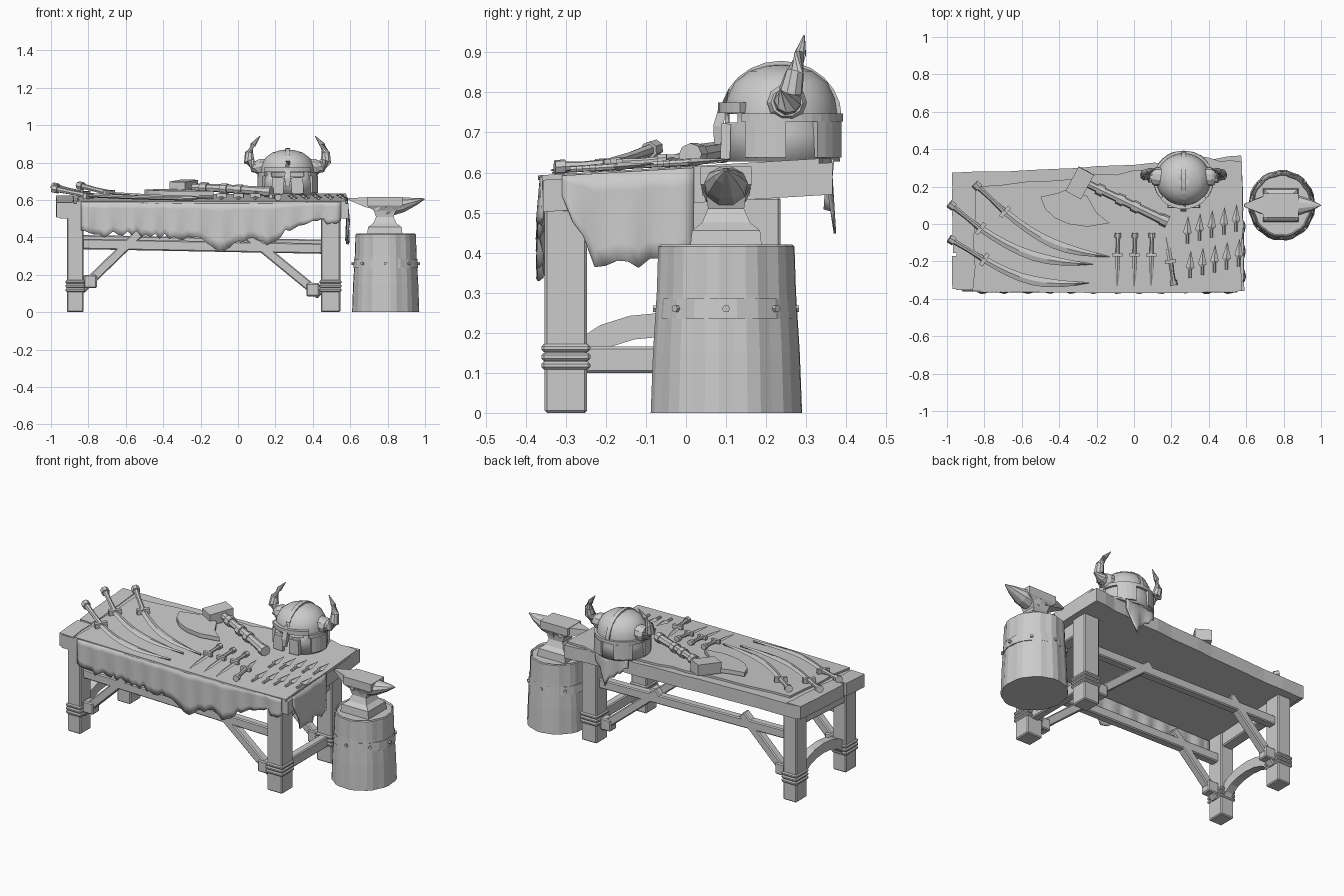
import bpy, bmesh, math, random
from mathutils import Vector

random.seed(4)
if "Cube" in bpy.data.objects:
    bpy.data.objects.remove(bpy.data.objects["Cube"])

GREY = (0.6, 0.6, 0.6, 1)
clay = bpy.data.materials.new("plain_grey")
clay.use_nodes = True
clay.diffuse_color = GREY
clay.node_tree.nodes["Principled BSDF"].inputs["Base Color"].default_value = GREY


def table_z(y):
    # The table top rises gently towards the back
    return 0.603 + 0.06 * y


def finish(name, bm, on_table=False, smooth=False):
    if on_table:
        for v in bm.verts:
            v.co.z += table_z(v.co.y)
    bmesh.ops.recalc_face_normals(bm, faces=bm.faces)
    mesh = bpy.data.meshes.new(name)
    bm.to_mesh(mesh)
    bm.free()
    mesh.materials.append(clay)
    obj = bpy.data.objects.new(name, mesh)
    bpy.context.collection.objects.link(obj)
    if smooth:
        bpy.ops.object.select_all(action="DESELECT")
        obj.select_set(True)
        bpy.context.view_layer.objects.active = obj
        bpy.ops.object.shade_smooth_by_angle(angle=math.radians(35))
    return obj


def loft(bm, rings, caps=True):
    rows = [[bm.verts.new(p) for p in ring] for ring in rings]
    n = len(rows[0])
    for a, b in zip(rows, rows[1:]):
        for i in range(n):
            j = (i + 1) % n
            bm.faces.new((a[i], a[j], b[j], b[i]))
    if caps:
        bm.faces.new(rows[0])
        bm.faces.new(rows[-1])


def sweep(name, path, sizes, sides=8, square=False, **kw):
    # Loft a flattened section along a path; sizes are half width and half height
    pts = [Vector(p) for p in path]
    if isinstance(sizes, tuple):
        sizes = [sizes] * len(pts)
    rings = []
    for i, (p, (w, h)) in enumerate(zip(pts, sizes)):
        t = (pts[min(i + 1, len(pts) - 1)] - pts[max(i - 1, 0)]).normalized()
        ref = Vector((0, 1, 0)) if abs(t.z) > 0.9 else Vector((0, 0, 1))
        side = t.cross(ref).normalized()
        up = side.cross(t)
        if square:
            section = [(w, h), (-w, h), (-w, -h), (w, -h)]
        else:
            angles = [math.tau * k / sides for k in range(sides)]
            section = [(w * math.cos(a), h * math.sin(a)) for a in angles]
        rings.append([p + side * u + up * v for u, v in section])
    bm = bmesh.new()
    loft(bm, rings)
    return finish(name, bm, **kw)


def beam(name, start, end, half_w, half_h):
    obj = sweep(name, [start, end], (half_w, half_h), square=True)
    bevel = obj.modifiers.new("worn_edges", "BEVEL")
    bevel.width, bevel.segments = 0.006, 1
    return obj


def slab(name, outline, low, high, **kw):
    bm = bmesh.new()
    loft(bm, [[(x, y, z) for x, y in outline] for z in (low, high)])
    return finish(name, bm, **kw)


def lathe_rings(center, radii, profile, segments, groove=0):
    rings = []
    for r, z in profile:
        ring = []
        for k in range(segments):
            a = math.tau * (k + 0.5) / segments
            s = r - (groove if k % 3 == 0 else 0)
            ring.append((center[0] + radii[0] * s * math.cos(a),
                         center[1] + radii[1] * s * math.sin(a), z))
        rings.append(ring)
    return rings


def ragged(corners, steps, amount):
    out = []
    for a, b in zip(corners, corners[1:] + corners[:1]):
        for k in range(steps):
            p = Vector(a).lerp(Vector(b), k / steps)
            out.append((p.x + random.uniform(-amount, amount), p.y + random.uniform(-amount, amount)))
    return out


def hanging(name, start, end, out, drops, columns):
    # A cloth flap with folds and a torn lower edge
    bm = bmesh.new()
    a, b, out = Vector(start), Vector(end), Vector(out)
    rows = 5
    grid = []
    for c in range(columns + 1):
        t = c / columns
        f = t * (len(drops) - 1)
        i = min(int(f), len(drops) - 2)
        drop = drops[i] + (drops[i + 1] - drops[i]) * (f - i) + random.uniform(-0.02, 0.015)
        top = a.lerp(b, t)
        fold = 0.009 * math.sin(c * 1.3) + random.uniform(-0.003, 0.003)
        grid.append([bm.verts.new((*(top.xy + out * fold * r / rows),
                     table_z(top.y) + 0.008 - drop * r / rows)) for r in range(rows + 1)])
    for p, q in zip(grid, grid[1:]):
        for r in range(rows):
            bm.faces.new((p[r], q[r], q[r + 1], p[r + 1]))
    obj = finish(name, bm, smooth=True)
    obj.modifiers.new("thickness", "SOLIDIFY").thickness = 0.006


# Table top, end board and cloth
slab("table_top", ragged([(-0.95, -0.35), (0.59, -0.355), (0.575, 0.365), (0.2, 0.33), (-0.3, 0.3), (-0.95, 0.275)], 5, 0.005),
     -0.08, 0, on_table=True)
for i, y in enumerate((-0.26, -0.07, 0.1, 0.225)):
    half = 0.09 if i < 3 else 0.05
    slab("end_board", ragged([(-0.97, y - half), (-0.88, y - half), (-0.88, y + half), (-0.97, y + half)], 2, 0.004),
         -0.075, 0.004, on_table=True)
slab("cloth_top", ragged([(-0.86, -0.365), (0.58, -0.365), (0.57, 0.33), (0.35, 0.355), (0.1, 0.29), (-0.3, 0.25), (-0.85, 0.2)], 4, 0.008),
     0, 0.012, on_table=True)
hanging("cloth_front", (-0.84, -0.365), (0.55, -0.365), (0, -1),
        [0.14, 0.18, 0.17, 0.18, 0.19, 0.2, 0.27, 0.19, 0.23, 0.13, 0.11, 0.1], 56)
hanging("cloth_right", (0.588, -0.31), (0.588, 0.02), (1, 0), [0.05, 0.23, 0.23, 0.23, 0.22], 12)
hanging("cloth_back", (0.15, 0.35), (0.36, 0.37), (0, 1), [0.05, 0.1, 0.17, 0.06], 9)

# Legs with wrapped bands, rails and braces
for y in (-0.3, 0.183):
    for x, half in ((-0.87, 0.045), (0.495, 0.052)):
        beam("leg", (x, y, 0), (x, y, table_z(y) - 0.075), half, 0.053)
        for z in (0.118, 0.14, 0.162):
            beam("leg_band", (x, y, z - 0.01), (x, y, z + 0.01), half + 0.007, 0.061)
    rail_z = 0.345 if y < 0 else 0.365
    beam("long_rail", (-0.85, y, rail_z + 0.02), (0.46, y, rail_z - 0.005), 0.025, 0.028)
    beam("left_brace", (-0.84, y, 0.12), (-0.52, y, 0.43), 0.025, 0.025)
    beam("right_brace", (0.44, y, 0.09), (0.05, y, 0.41), 0.025, 0.025)
    for x, z in ((-0.79, 0.165), (0.4, 0.12)):
        beam("brace_strap", (x, y - 0.032, z), (x, y + 0.032, z), 0.035, 0.035)
for x in (-0.87, 0.495):
    beam("end_apron", (x, -0.29, 0.475), (x, 0.18, 0.5), 0.035, 0.05)
beam("right_stretcher", (0.495, -0.27, 0.133), (0.495, 0.16, 0.133), 0.025, 0.033)
arch = [(-0.87, -0.06 + 0.22 * math.sin(a), 0.1 + 0.12 * math.cos(a)) for a in
        [math.radians(d) for d in range(-80, 81, 20)]]
sweep("left_arch", arch, (0.025, 0.03), square=True)

# Chopping stump with an iron hoop
hub = (0.79, 0.1)
bm = bmesh.new()
loft(bm, lathe_rings(hub, (0.18, 0.19), [(1, 0), (0.97, 0.15), (0.92, 0.3), (0.9, 0.415), (0.87, 0.42), (0.84, 0.41)], 33, 0.025))
finish("stump", bm)
bm = bmesh.new()
loft(bm, lathe_rings(hub, (0.175, 0.177), [(1, 0.235), (0.98, 0.285)], 20))
finish("stump_hoop", bm)
for k in range(8):
    a = math.tau * k / 8
    sweep("hoop_rivet", [(hub[0] + r * math.cos(a), hub[1] + r * math.sin(a), 0.26) for r in (0.16, 0.182)], (0.01, 0.01), 6)

# Anvil
sweep("anvil_body", [(0.785, 0.1, z) for z in (0.41, 0.455, 0.475, 0.51, 0.545, 0.57, 0.615)],
      [(0.095, 0.09), (0.09, 0.085), (0.062, 0.06), (0.047, 0.045), (0.06, 0.05), (0.095, 0.064), (0.095, 0.064)], square=True)
sweep("anvil_horn", [(0.79, 0.1, 0.56), (0.88, 0.1, 0.574), (0.95, 0.1, 0.592), (0.998, 0.1, 0.606)],
      [(0.062, 0.055), (0.054, 0.042), (0.03, 0.021), (0.003, 0.003)], 10)
sweep("anvil_heel", [(0.76, 0.1, 0.578), (0.68, 0.1, 0.588), (0.59, 0.1, 0.606)],
      [(0.06, 0.036), (0.045, 0.025), (0.008, 0.005)], square=True)

# Helmet shell with eye slots and mouth gap
hx, hy = 0.265, 0.237
bm = bmesh.new()
shell = [(1.02, 0.628), (0.99, 0.7), (0.97, 0.725), (0.97, 0.748), (0.93, 0.785), (0.8, 0.825), (0.55, 0.853), (0.25, 0.866), (0.02, 0.87)]
loft(bm, lathe_rings((hx, hy), (0.15, 0.145), shell, 32), caps=False)
holes = []
for f in bm.faces:
    c = f.calc_center_median()
    turn = abs(math.degrees(math.atan2(c.x - hx, hy - c.y)))
    if (0.725 < c.z < 0.748 and 8 < turn < 36) or (c.z < 0.7 and turn < 14):
        holes.append(f)
bmesh.ops.delete(bm, geom=holes, context="FACES")
helmet = finish("helmet_shell", bm, smooth=True)
helmet.modifiers.new("thickness", "SOLIDIFY").thickness = 0.012


def around(start, stop, z, rx=0.152, ry=0.147):
    return [(hx + rx * math.sin(math.radians(d)), hy - ry * math.cos(math.radians(d)), z) for d in range(start, stop + 1, 10)]


for start in (55, 125, 195, 265):
    sweep("neck_plate", around(start, start + 40, 0.682), (0.01, 0.045), square=True)
sweep("brow_band", around(-50, 50, 0.762), (0.01, 0.013), square=True)
sweep("rim_band", around(50, 310, 0.737), (0.008, 0.01), square=True)
sweep("nose_guard", [(hx, 0.094, 0.77), (hx, 0.08, 0.715), (hx, 0.078, 0.67)], [(0.012, 0.01), (0.017, 0.012), (0.01, 0.008)], square=True)
sweep("crest", [(hx, hy + 0.146 * math.cos(a), 0.737 + 0.136 * math.sin(a)) for a in
                [math.pi * k / 12 for k in range(13)]], (0.012, 0.006), square=True)
for s in (-1, 1):
    sweep("cheek_plate", [(hx + s * 0.055, 0.098, 0.632), (hx + s * 0.05, 0.1, 0.72)], (0.032, 0.012), square=True)
    sweep("horn_collar", [(hx + s * d, 0.252, 0.775) for d in (0.11, 0.15, 0.168)], [(0.05, 0.046), (0.05, 0.046), (0.04, 0.036)], 10)
    horn = [(0.14, 0.252, 0.775), (0.18, 0.254, 0.78), (0.205, 0.262, 0.805), (0.205, 0.272, 0.85), (0.185, 0.285, 0.895), (0.147, 0.295, 0.942)]
    sweep("horn", [(hx + s * x, y, z) for x, y, z in horn],
          [(r, r) for r in (0.037, 0.034, 0.03, 0.023, 0.015, 0.002)], 9, smooth=True)


# Weapons laid on the cloth
def hilt(name, pommel, guard, radius, lift):
    p, g = Vector((*pommel, lift)), Vector((*guard, 0.03))
    d = (g - p).normalized()
    cross = Vector((-d.y, d.x, 0)) * radius * 2.3
    sweep(name + "_grip", [p, p.lerp(g, 0.5), g], [(radius, radius), (radius * 0.8, radius * 0.8), (radius, radius)], 7, on_table=True)
    sweep(name + "_pommel", [p - d * radius, p + d * radius], (radius * 1.5, radius * 1.4), 7, on_table=True)
    sweep(name + "_guard", [g - cross, g + cross], (radius * 0.7, radius * 0.9), square=True, on_table=True)


for (px, py), (gx, gy), (tx, ty) in (((-0.84, 0.205), (-0.69, 0.065), (-0.13, -0.175)),
                                     ((-0.975, 0.1), (-0.82, -0.025), (-0.22, -0.215)),
                                     ((-0.975, -0.085), (-0.8, -0.19), (-0.24, -0.315))):
    hilt("sabre", (px, py), (gx, gy), 0.016, 0.06)
    blade = []
    for k in range(9):
        t = k / 8
        sag = 0.05 * math.sin(math.pi * t)
        blade.append((gx + (tx - gx) * t - sag * 0.4, gy + (ty - gy) * t - sag, 0.03 - 0.01 * t))
    sweep("sabre_blade", blade, [(w, 0.007) for w in (0.018, 0.019, 0.021, 0.023, 0.025, 0.024, 0.019, 0.011, 0.001)], 4, on_table=True)

for x in (-0.088, 0.003, 0.093):
    hilt("dagger", (x + 0.003, -0.06), (x, -0.165), 0.012, 0.03)
    sweep("dagger_blade", [(x, -0.165, 0.022), (x - 0.002, -0.27, 0.02), (x - 0.003, -0.335, 0.016)],
          [(0.014, 0.006), (0.012, 0.006), (0.001, 0.002)], 4, on_table=True)
hilt("last_dagger", (0.212, -0.315), (0.195, -0.2), 0.013, 0.03)
sweep("last_dagger_blade", [(0.195, -0.2, 0.022), (0.18, -0.12, 0.02), (0.17, -0.065, 0.016)],
      [(0.014, 0.006), (0.013, 0.006), (0.001, 0.002)], 4, on_table=True)

for row_y, row_x in ((-0.035, 0.285), (-0.22, 0.3)):
    for k in range(5):
        x, y = row_x + 0.065 * k, row_y + 0.016 * k
        sweep("arrow_shaft", [(x, y - 0.07, 0.022), (x, y, 0.022)], (0.008, 0.008), 6, on_table=True)
        sweep("arrow_head", [(x, y - 0.025, 0.022), (x, y - 0.01, 0.022), (x + 0.004, y + 0.075, 0.024)],
              [(0.009, 0.008), (0.023, 0.01), (0.001, 0.001)], 4, on_table=True)

# Battle axe
sweep("axe_handle", [(-0.3, 0.24, 0.055), (-0.05, 0.12, 0.05), (0.175, 0.012, 0.04)], [(0.02, 0.02), (0.023, 0.022), (0.027, 0.025)], 8, on_table=True)
for t in (0.0, 0.3, 0.52, 0.95):
    p = Vector((-0.18, 0.182, 0.052)).lerp(Vector((0.18, 0.01, 0.04)), t)
    d = Vector((0.018, -0.0085, 0))
    sweep("axe_wrap", [p - d, p + d], (0.032, 0.029), 8, on_table=True)
sweep("axe_head", [(-0.255, 0.285, 0.055), (-0.325, 0.155, 0.05)], (0.047, 0.034), square=True, on_table=True)
slab("axe_blade", [(-0.36, 0.185), (-0.41, 0.165), (-0.5, 0.145), (-0.475, 0.08), (-0.42, 0.03), (-0.35, 0), (-0.25, -0.015),
                   (-0.13, 0.005), (-0.2, 0.06), (-0.25, 0.15)], 0.02, 0.045, on_table=True)
